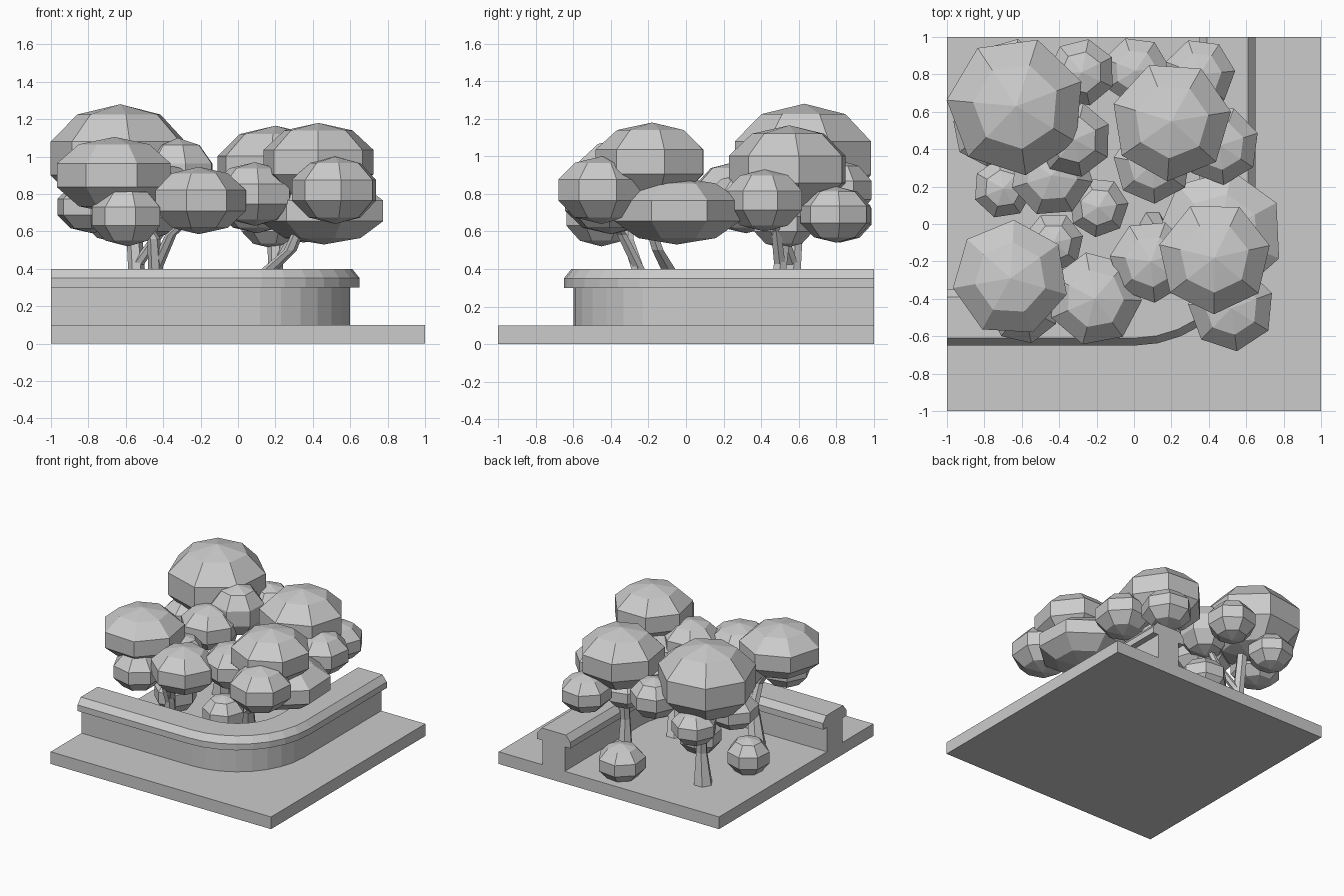
import bpy, bmesh, math, random
from mathutils import Matrix, Vector

if "Cube" in bpy.data.objects:
    bpy.data.objects.remove(bpy.data.objects["Cube"])

random.seed(4)


def finish(name, bm):
    bmesh.ops.recalc_face_normals(bm, faces=bm.faces)
    me = bpy.data.meshes.new(name)
    bm.to_mesh(me)
    bm.free()
    ob = bpy.data.objects.new(name, me)
    bpy.context.collection.objects.link(ob)
    return ob


def foliage(name, x, y, z, r, rz, rot=None):
    """Seven-sided, flat-shaded flattened ball."""
    bm = bmesh.new()
    bmesh.ops.create_uvsphere(bm, u_segments=7, v_segments=5, radius=1)
    a = random.uniform(0, math.tau) if rot is None else rot
    m = (Matrix.Translation((x, y, z)) @ Matrix.Rotation(a, 4, 'Z')
         @ Matrix.Diagonal((r * 1.06, r * 1.06, rz, 1)))
    bm.transform(m)
    return finish(name, bm)


def trunk(name, points, sides=6):
    """Tapered tube through (x, y, z, radius) points."""
    bm = bmesh.new()
    rings = []
    for x, y, z, r in points:
        rings.append([bm.verts.new((x + r * math.cos(math.tau * i / sides),
                                    y + r * math.sin(math.tau * i / sides), z))
                      for i in range(sides)])
    for a, b in zip(rings, rings[1:]):
        for i in range(sides):
            j = (i + 1) % sides
            bm.faces.new((a[i], a[j], b[j], b[i]))
    bm.faces.new(rings[0])
    bm.faces.new(rings[-1])
    return finish(name, bm)


# Ground slab
bm = bmesh.new()
bmesh.ops.create_cube(bm, size=1, matrix=Matrix.Translation((0, 0, 0.05))
                      @ Matrix.Diagonal((2, 2, 0.1, 1)))
finish("ground_slab", bm)

# Corner planter wall: T-shaped profile (distance from arc centre, height) swept round the corner
profile = [(0.6, 0.1), (0.6, 0.3), (0.65, 0.3), (0.65, 0.35), (0.61, 0.4),
           (0.39, 0.4), (0.35, 0.35), (0.35, 0.3), (0.4, 0.3), (0.4, 0.1)]
bm = bmesh.new()
rings = [[bm.verts.new((-1, -d, z)) for d, z in profile]]
for k in range(9):
    t = math.pi / 2 * k / 8
    rings.append([bm.verts.new((d * math.sin(t), -d * math.cos(t), z)) for d, z in profile])
rings.append([bm.verts.new((d, 1, z)) for d, z in profile])
n = len(profile)
for a, b in zip(rings, rings[1:]):
    for i in range(n):
        j = (i + 1) % n
        bm.faces.new((a[i], a[j], b[j], b[i]))
bm.faces.new(rings[0])
bm.faces.new(rings[-1])
finish("planter_wall", bm)

# Tree crowns: main crown of each tree, then the smaller clumps around it
crowns = {
    "back_left_tree": [(-.63, .63, .99, .37, .29), (-.32, .45, .90, .20, .20),
                       (-.28, .81, .82, .18, .16), (-.44, .26, .80, .22, .17),
                       (-.78, .50, .73, .19, .14), (-.65, .82, .68, .17, .14)],
    "back_right_tree": [(.20, .55, .93, .32, .235), (.46, .42, .765, .21, .165),
                        (.35, .80, .69, .19, .15), (.10, .32, .75, .21, .16),
                        (.18, .52, .64, .16, .13)],
    "front_left_tree": [(-.66, -.29, .90, .31, .205), (-.21, -.40, .765, .25, .18),
                        (-.59, -.45, .68, .19, .16), (-.43, -.10, .72, .16, .15)],
    "front_right_tree": [(.43, -.18, .97, .30, .21), (.46, -.05, .71, .34, .18),
                         (.52, -.45, .82, .23, .18), (.09, -.20, .80, .22, .17)],
}
for tree, clumps in crowns.items():
    for i, c in enumerate(clumps):
        foliage(f"{tree}_crown_{i + 1}", *c)

# Trunks
trunk("back_left_tree_trunk", [(-.56, .58, .1, .075), (-.54, .57, .35, .045), (-.57, .6, .85, .04)])
trunk("back_left_tree_branch", [(-.54, .57, .42, .035), (-.40, .50, .62, .03), (-.32, .46, .80, .025)])
trunk("back_right_tree_trunk", [(.19, .52, .1, .065), (.20, .50, .4, .04), (.20, .54, .8, .045)])
trunk("back_right_tree_branch", [(.20, .50, .42, .035), (.30, .48, .6, .03), (.42, .43, .72, .025)])
trunk("front_left_tree_trunk", [(-.50, -.20, .1, .075), (-.44, -.25, .38, .04), (-.45, -.31, .56, .035),
                                (-.6, -.3, .8, .03)])
trunk("front_left_tree_branch", [(-.44, -.25, .40, .035), (-.36, -.34, .58, .03), (-.25, -.39, .68, .025)])
trunk("front_right_tree_trunk", [(.10, 0, .1, .07), (.16, -.09, .39, .045), (.28, -.15, .5, .035),
                                 (.33, -.19, .62, .03), (.42, -.18, .85, .03)])

# Low bushes on the ground
for i, (x, y, r) in enumerate([(.01, .82, .18), (-.70, .19, .16), (-.19, .09, .16)]):
    foliage(f"ground_bush_{i + 1}", x, y, .215, r, .15)
